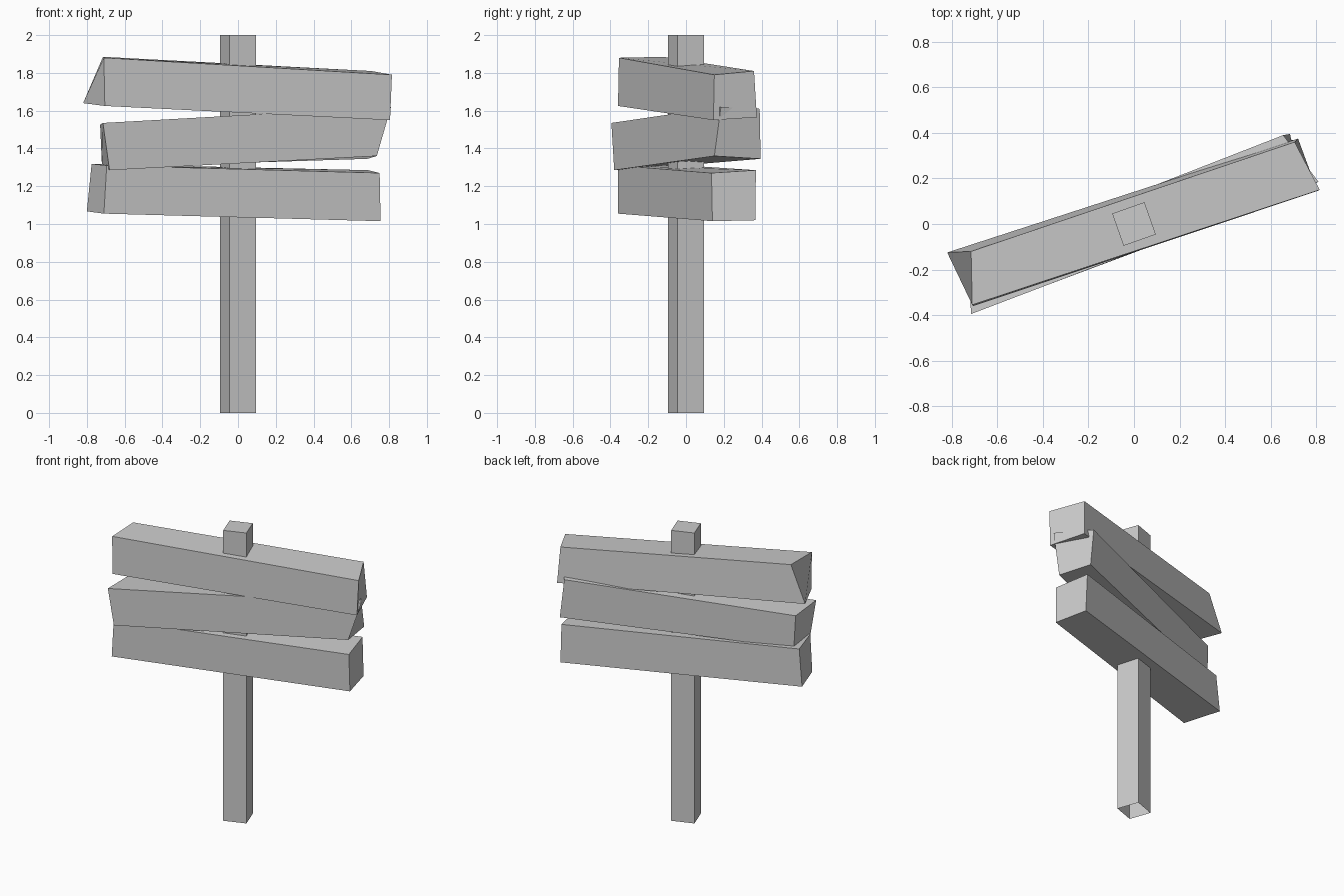
import bpy, bmesh
from math import radians
from mathutils import Matrix

if "Cube" in bpy.data.objects:
    bpy.data.objects.remove(bpy.data.objects["Cube"])


def finish(name, bm):
    me = bpy.data.meshes.new(name)
    bm.to_mesh(me)
    bm.free()
    ob = bpy.data.objects.new(name, me)
    bpy.context.collection.objects.link(ob)
    return ob


def board(name, left, right):
    """Crooked plank joining two end quads: front-top, front-bottom, back-bottom, back-top."""
    bm = bmesh.new()
    a = [bm.verts.new(p) for p in left]
    b = [bm.verts.new(p) for p in right]
    bm.faces.new(a)
    bm.faces.new(b[::-1])
    for i in range(4):
        j = (i + 1) % 4
        bm.faces.new((a[j], a[i], b[i], b[j]))
    bmesh.ops.recalc_face_normals(bm, faces=bm.faces)
    return finish(name, bm)


# square post, turned 20 degrees, open at the ground
bm = bmesh.new()
bmesh.ops.create_cube(bm, size=1)
bmesh.ops.transform(bm, verts=bm.verts, matrix=Matrix.Rotation(radians(19.5), 4, 'Z')
                    @ Matrix.Diagonal((0.15, 0.15, 2, 1)) @ Matrix.Translation((0, 0, 0.5)))
bottom = [f for f in bm.faces if f.calc_center_median().z < 0.01]
bmesh.ops.delete(bm, geom=bottom, context='FACES_ONLY')
finish("post", bm)

# three uneven sign boards
board("top_board",
      [(-0.71, -0.355, 1.88), (-0.705, -0.36, 1.625), (-0.82, -0.125, 1.64), (-0.715, -0.12, 1.885)],
      [(0.815, 0.15, 1.79), (0.805, 0.145, 1.55), (0.72, 0.375, 1.565), (0.705, 0.36, 1.81)])
board("middle_board",
      [(-0.715, -0.395, 1.535), (-0.68, -0.38, 1.285), (-0.72, -0.145, 1.3), (-0.73, -0.15, 1.525)],
      [(0.81, 0.185, 1.62), (0.735, 0.15, 1.36), (0.685, 0.395, 1.345), (0.655, 0.39, 1.61)])
board("bottom_board",
      [(-0.695, -0.36, 1.31), (-0.71, -0.36, 1.055), (-0.80, -0.12, 1.067), (-0.775, -0.125, 1.318)],
      [(0.75, 0.135, 1.27), (0.755, 0.14, 1.015), (0.70, 0.367, 1.02), (0.69, 0.37, 1.285)])
